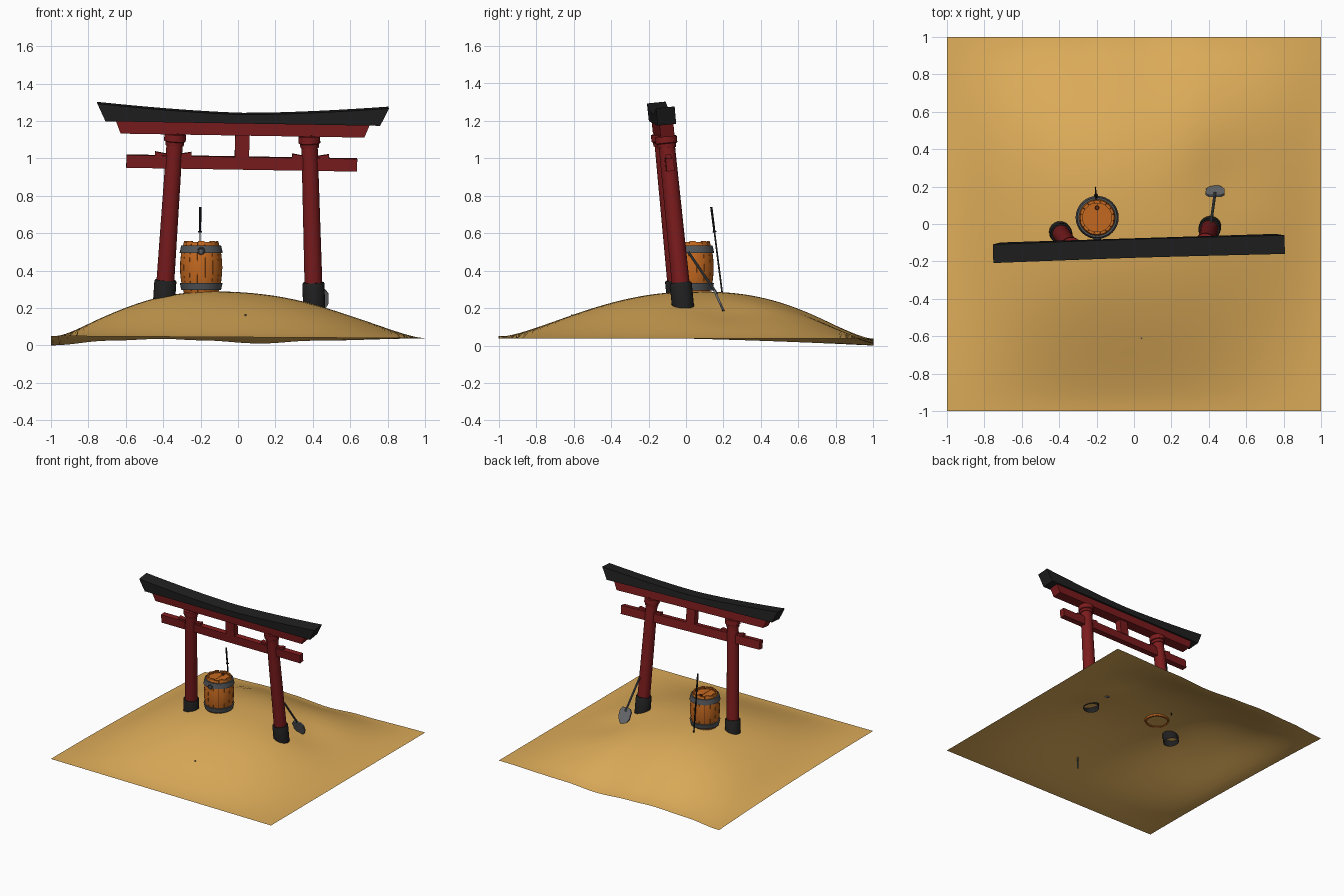
import bpy, bmesh, math
from mathutils import Matrix, Vector

if "Cube" in bpy.data.objects:
    bpy.data.objects.remove(bpy.data.objects["Cube"])


def material(name, rgb):
    m = bpy.data.materials.new(name)
    m.diffuse_color = (*rgb, 1)
    m.use_nodes = True
    m.node_tree.nodes["Principled BSDF"].inputs["Base Color"].default_value = m.diffuse_color
    return m


SAND = material("sand", (0.72, 0.41, 0.10))
RED = material("red_lacquer", (0.20, 0.011, 0.012))
BLACK = material("black_lacquer", (0.014, 0.014, 0.014))
WOOD = material("orange_wood", (0.55, 0.14, 0.014))
DARK = material("dark_wood", (0.13, 0.028, 0.008))
IRON = material("iron", (0.085, 0.092, 0.10))
STEEL = material("steel", (0.15, 0.155, 0.165))


def finish(name, bm, mat, M=Matrix(), smooth=True):
    bmesh.ops.recalc_face_normals(bm, faces=bm.faces)
    me = bpy.data.meshes.new(name)
    bm.to_mesh(me)
    bm.free()
    me.transform(M)
    me.materials.append(mat)
    ob = bpy.data.objects.new(name, me)
    bpy.context.collection.objects.link(ob)
    if smooth:
        bpy.ops.object.select_all(action='DESELECT')
        ob.select_set(True)
        bpy.context.view_layer.objects.active = ob
        bpy.ops.object.shade_smooth_by_angle(angle=math.radians(35))
    return ob


def lathe(name, profile, mat, M=Matrix(), n=24):
    """Surface of revolution about local z from (radius, height) points."""
    bm = bmesh.new()
    rows = []
    for r, z in profile:
        if r < 1e-6:
            rows.append([bm.verts.new((0, 0, z))] * n)
        else:
            rows.append([bm.verts.new((r * math.cos(2 * math.pi * i / n),
                                       r * math.sin(2 * math.pi * i / n), z)) for i in range(n)])
    for a, b in zip(rows, rows[1:]):
        for i in range(n):
            j = (i + 1) % n
            bm.faces.new(list(dict.fromkeys((a[i], a[j], b[j], b[i]))))
    return finish(name, bm, mat, M)


def prism(name, outline, depth, mat, M=Matrix()):
    """Outline in local x, z pushed through y."""
    bm = bmesh.new()
    f = [bm.verts.new((x, -depth / 2, z)) for x, z in outline]
    b = [bm.verts.new((x, depth / 2, z)) for x, z in outline]
    bm.faces.new(f)
    bm.faces.new(b[::-1])
    for i in range(len(f)):
        j = (i + 1) % len(f)
        bm.faces.new((f[i], b[i], b[j], f[j]))
    return finish(name, bm, mat, M, False)


def along(p, q):
    """Frame at p with z towards q and x kept close to world x; also the length."""
    p, q = Vector(p), Vector(q)
    z = (q - p).normalized()
    x = Vector((1, 0, 0))
    x = (x - z * x.dot(z)).normalized()
    y = z.cross(x)
    return Matrix.Translation(p) @ Matrix((x, y, z)).transposed().to_4x4(), (q - p).length


def rod(r0, r1, h, z=0):
    return [(0, z), (r0, z), (r1, h), (0, h)]


# Sand mound: a single open sheet with a wavy rear edge
BACK = [(-1, 0.0), (-0.69, 0.025), (-0.4, 0.035), (-0.2, 0.027), (0.12, 0.01), (0.4, 0.025), (1, 0.037)]


def back_edge(x):
    for (x0, z0), (x1, z1) in zip(BACK, BACK[1:]):
        if x <= x1 + 1e-6:
            t = (x - x0) / (x1 - x0)
            return z0 + (z1 - z0) * (0.5 - 0.5 * math.cos(math.pi * t))
    return BACK[-1][1]


def ground(x, y):
    u = x + 0.07 * (1 - x * x)
    v = y - 0.09 * (1 - y * y)
    hill = max(0, (1 - abs(u) ** 2.3) * (1 - abs(v) ** 2.3)) ** 1.5
    b = ((y + 1) / 2) ** 2
    edge = (0.044 - 0.006 * x) * (1 - b) + back_edge(x) * b
    dip = 0.028 * math.exp(-((x - 0.48) ** 2 + (y - 0.24) ** 2) / 0.05)
    return max(0, edge + 0.25 * hill - dip)


bm = bmesh.new()
bmesh.ops.create_grid(bm, x_segments=48, y_segments=48, size=1)
for v in bm.verts:
    v.co.z = ground(v.co.x, v.co.y)
finish("sand_mound", bm, SAND)

# Leaning gate
G = (Matrix.Translation((0.005, -0.028, 0.21)) @ Matrix.Rotation(math.radians(1.7), 4, 'Z')
     @ Matrix.Rotation(math.radians(5.7), 4, 'X') @ Matrix.Rotation(math.radians(0.95), 4, 'Y'))
top_curve = [(0.78 * t, 1.034 + 0.046 * abs(t) ** 1.5) for t in [i / 8 for i in range(8, -9, -1)]]
prism("gate_top_lintel", [(-0.735, 0.986), (0.735, 0.986)] + top_curve, 0.10, BLACK, G)
prism("gate_under_lintel", [(-0.652, 0.920), (0.652, 0.920), (0.68, 0.99), (-0.68, 0.99)], 0.075, RED, G)
prism("gate_tie_beam", [(-0.617, 0.735), (0.617, 0.735), (0.617, 0.803), (-0.617, 0.803)], 0.042, RED, G)
prism("gate_centre_strut", [(-0.038, 0.80), (0.038, 0.80), (0.038, 0.925), (-0.038, 0.925)], 0.05, RED, G)
for side, s in (("left", -1), ("right", 1)):
    P, length = along((s * 0.402, 0, 0), (s * 0.358, 0, 0.925))
    P = G @ P
    lathe(side + "_pillar", rod(0.048, 0.043, length, 0.07), RED, P)
    lathe(side + "_pillar_sleeve", [(0.059, -0.014), (0.059, 0.128), (0.055, 0.134), (0.04, 0.134)], BLACK, P)
    lathe(side + "_pillar_collar", [(0.04, 0.858), (0.049, 0.858), (0.051, 0.878), (0.058, 0.882),
                                    (0.058, 0.918), (0.04, 0.922)], RED, P)
    for w in (-1, 1):    # wedges on the tie beam
        a, b = s * 0.367 + w * 0.03, s * 0.367 + w * 0.098
        prism(side + "_wedge", [(a, 0.80), (b, 0.80), (b, 0.824), (a, 0.812)], 0.03, RED, G)

# Barrel
B = Matrix.Translation((-0.197, 0.035, 0.275))
H = 0.283


def belly(z):
    return 0.090 + 0.022 * (1 - (2 * z / H - 1) ** 2)


rows = [H * i / 8 for i in range(9)]
bm = bmesh.new()
N = 16
for k in range(N):
    loops = []
    c, half = 2 * math.pi * k / N, math.pi / N * 0.965
    for i, z in enumerate(rows):
        if i == 8 and k % 2:
            z -= 0.005
        r = belly(z)
        loops.append([bm.verts.new((rr * math.cos(a), rr * math.sin(a), z))
                      for rr, a in ((r, c - half), (r * 1.01, c), (r, c + half),
                                    (r - 0.013, c + half), (r - 0.013, c - half))])
    for a, b in zip(loops, loops[1:]):
        for i in range(5):
            j = (i + 1) % 5
            bm.faces.new((a[i], a[j], b[j], b[i]))
    bm.faces.new(loops[0])
    bm.faces.new(loops[-1])
finish("barrel_staves", bm, WOOD, B)
lathe("barrel_core", [(0, 0.02)] + [(belly(z) - 0.006, z) for z in rows[1:8]] + [(0.08, 0.258), (0, 0.258)], DARK, B)
for s in (-1, 1):    # two half lids with a seam between
    pts = [(s * 0.0012 + s * 0.077 * math.sin(math.pi * t / 10), 0.077 * math.cos(math.pi * t / 10)) for t in range(11)]
    prism("barrel_lid_half", pts, 0.008, WOOD, B @ Matrix.Translation((0, 0, 0.262)) @ Matrix.Rotation(math.pi / 2, 4, 'X'))
lathe("barrel_bung", rod(0.012, 0.010, 0.012), DARK, B @ Matrix.Translation((0, 0.052, 0.264)), 12)
for name, z0, z1 in (("lower", 0.020, 0.058), ("upper", 0.220, 0.260)):
    lathe(name + "_barrel_band", [(belly(z0) - 0.004, z0), (belly(z0) + 0.010, z0),
                                  (belly(z1) + 0.010, z1), (belly(z1) - 0.004, z1), (belly(z0) - 0.004, z0)], IRON, B, 32)
ring = [(0.016 + 0.005 * math.cos(t * math.pi / 4), 0.005 * math.sin(t * math.pi / 4)) for t in range(9)]
lathe("barrel_ring", ring, IRON, Matrix.Translation((-0.197, -0.081, 0.505)) @ Matrix.Rotation(math.pi / 2, 4, 'X'), 16)

# Sword leaning behind the barrel
S, L = along((-0.202, 0.135, 0.74), (-0.206, 0.195, 0.265))
lathe("sword_grip", rod(0.0065, 0.006, 0.13), BLACK, S, 10)
lathe("sword_guard", rod(0.011, 0.011, 0.006), BLACK, S @ Matrix.Translation((0, 0, 0.13)), 12)
prism("sword_blade", [(-0.003, 0.13), (0.003, 0.13), (0.003, L - 0.02), (0, L), (-0.003, L - 0.02)], 0.009, BLACK, S)

# Shovel leaning on the right pillar
F, L = along((0.412, 0.012, 0.50), (0.432, 0.155, 0.29))
lathe("shovel_handle", rod(0.0075, 0.0075, L + 0.02), IRON, F, 10)
F, L = along((0.432, 0.150, 0.297), (0.437, 0.205, 0.175))
prism("shovel_blade", [(-0.034, 0.0), (0.034, 0.0), (0.051, 0.025), (0.049, 0.080), (0.030, 0.113),
                       (0, L), (-0.030, 0.113), (-0.049, 0.080), (-0.051, 0.025)], 0.012, STEEL, F)

# Thin stake buried in the front slope
lathe("buried_stake", rod(0.005, 0.005, 0.10), IRON, Matrix.Translation((0.04, -0.61, 0.066)), 8)
